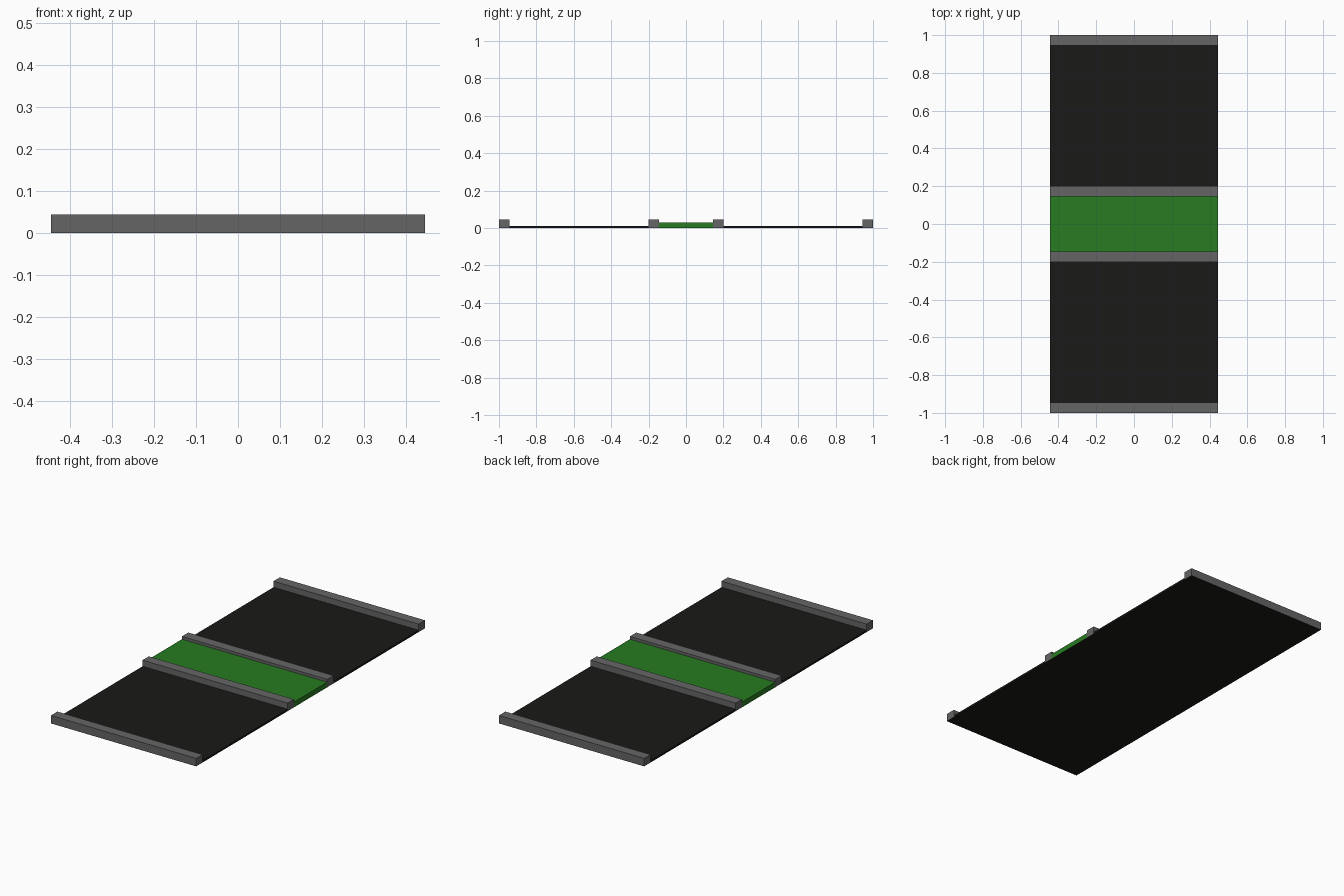
import bpy

if "Cube" in bpy.data.objects:
    bpy.data.objects.remove(bpy.data.objects["Cube"])

HALF_W = 0.4444


def material(name, rgb):
    m = bpy.data.materials.new(name)
    m.diffuse_color = (*rgb, 1)
    m.use_nodes = True
    m.node_tree.nodes["Principled BSDF"].inputs["Base Color"].default_value = m.diffuse_color
    return m


def slab(name, half_x, y0, y1, z0, z1, mat=None):
    bpy.ops.mesh.primitive_cube_add(size=1, location=(0, (y0 + y1) / 2, (z0 + z1) / 2))
    ob = bpy.context.object
    ob.name = name
    ob.scale = (2 * half_x, y1 - y0, z1 - z0)
    bpy.ops.object.transform_apply(location=False, rotation=False, scale=True)
    if mat:
        ob.data.materials.append(mat)
    return ob


asphalt = material("asphalt", (0.01, 0.01, 0.009))
grass = material("grass", (0.02, 0.2, 0.015))
concrete = material("concrete", (0.13, 0.13, 0.13))

# Road bed under the whole width, a hair inside the curbs to avoid coincident faces
slab("road_bed", HALF_W - 0.0005, -0.9995, 0.9995, 0, 0.011, asphalt)

# Planted strip in the middle
slab("grass_median", HALF_W - 0.0003, -0.146, 0.146, 0.0005, 0.029, grass)

# Curbs: one at each outer edge and one on each side of the median
for side, s in (("front", -1), ("back", 1)):
    for part, inner, outer in (("median_curb", 0.1444, 0.2), ("outer_curb", 0.9444, 1.0)):
        y0, y1 = sorted((s * inner, s * outer))
        slab(f"{side}_{part}", HALF_W, y0, y1, 0.0005, 0.0444, concrete)
